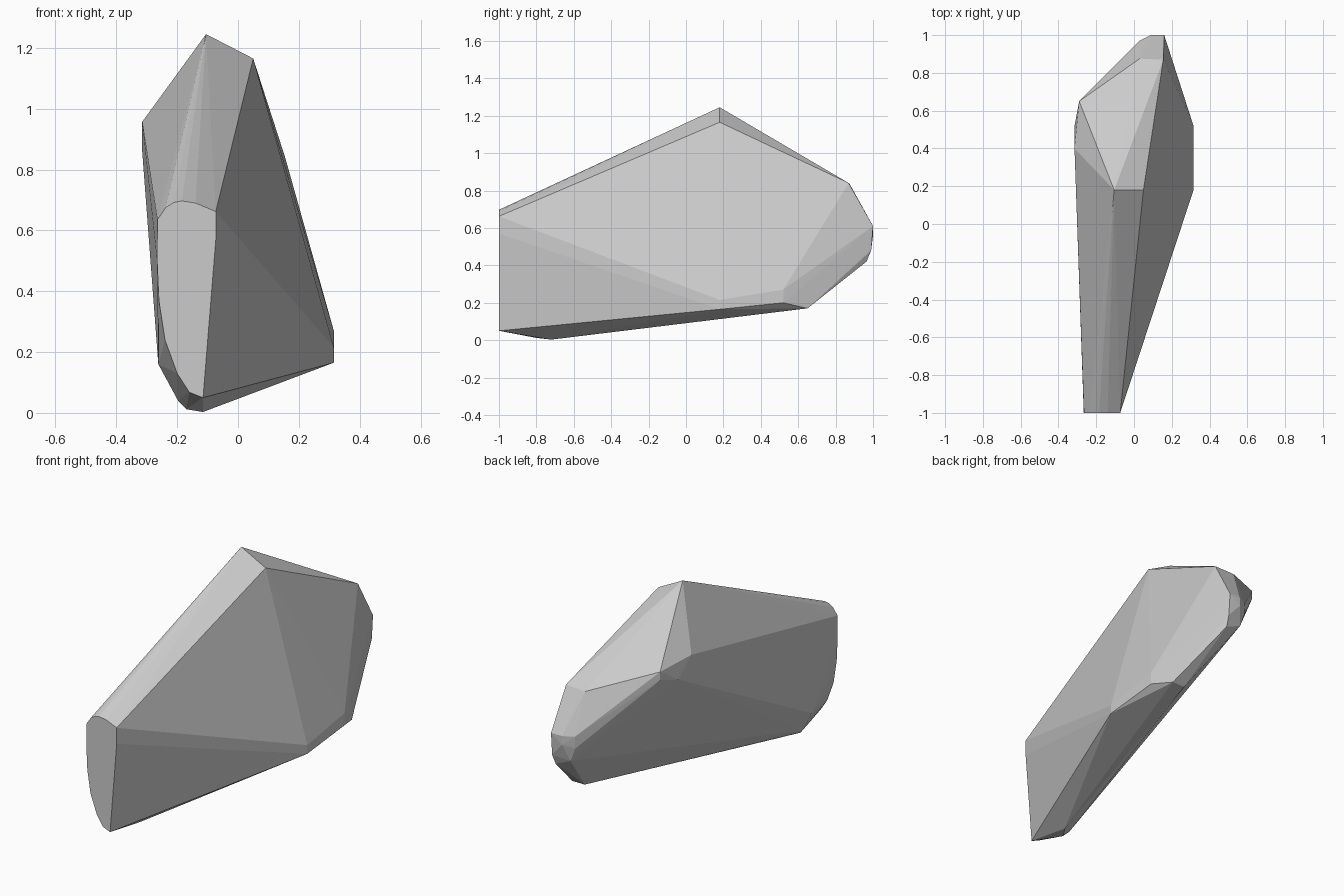
import bpy, bmesh

if "Cube" in bpy.data.objects:
    bpy.data.objects.remove(bpy.data.objects["Cube"])

# Flat front end, as an (x, z) profile at y = -1
front_end = [(-.265, .635), (-.238, .675), (-.21, .692), (-.185, .697), (-.14, .69),
             (-.073, .662), (-.073, .57), (-.115, .05), (-.16, .068), (-.2, .13),
             (-.24, .24), (-.26, .37), (-.266, .5)]
points = [(x, -1, z) for x, z in front_end]

# Low front underside
points += [(-.115, -.72, .003), (-.17, -.8, .012), (-.197, -.78, .04), (-.262, -.77, .16)]

# Peak ridge
points += [(-.105, .18, 1.245), (.05, .18, 1.165)]

# Right shoulder
points += [(.315, y, z) for y, z in [(.18, .165), (.18, .215), (.52, .2), (.52, .27)]]
points += [(.27, .65, .17), (.19, .65, .17)]

# Left shoulder
points += [(-.315, .4, .957), (-.315, .52, .86), (-.29, .65, .947), (-.29, .65, .9)]

# Blunt back tip
points += [(.03, .875, .835), (.155, .87, .84), (.16, 1, .61), (.16, .99, .48),
           (.155, .965, .42), (.09, 1, .56), (.09, 1, .61), (.03, .97, .61),
           (.03, .965, .54), (.06, .965, .46)]

# Wrap the corners into one faceted rock
bm = bmesh.new()
for p in points:
    bm.verts.new(p)
result = bmesh.ops.convex_hull(bm, input=bm.verts[:])
loose = [v for v in bm.verts if not v.link_faces]
bmesh.ops.delete(bm, geom=loose, context='VERTS')
bmesh.ops.dissolve_limit(bm, angle_limit=.01, verts=bm.verts[:], edges=bm.edges[:])
bmesh.ops.recalc_face_normals(bm, faces=bm.faces[:])
mesh = bpy.data.meshes.new("rock")
bm.to_mesh(mesh)
bm.free()
rock = bpy.data.objects.new("rock", mesh)
bpy.context.collection.objects.link(rock)
